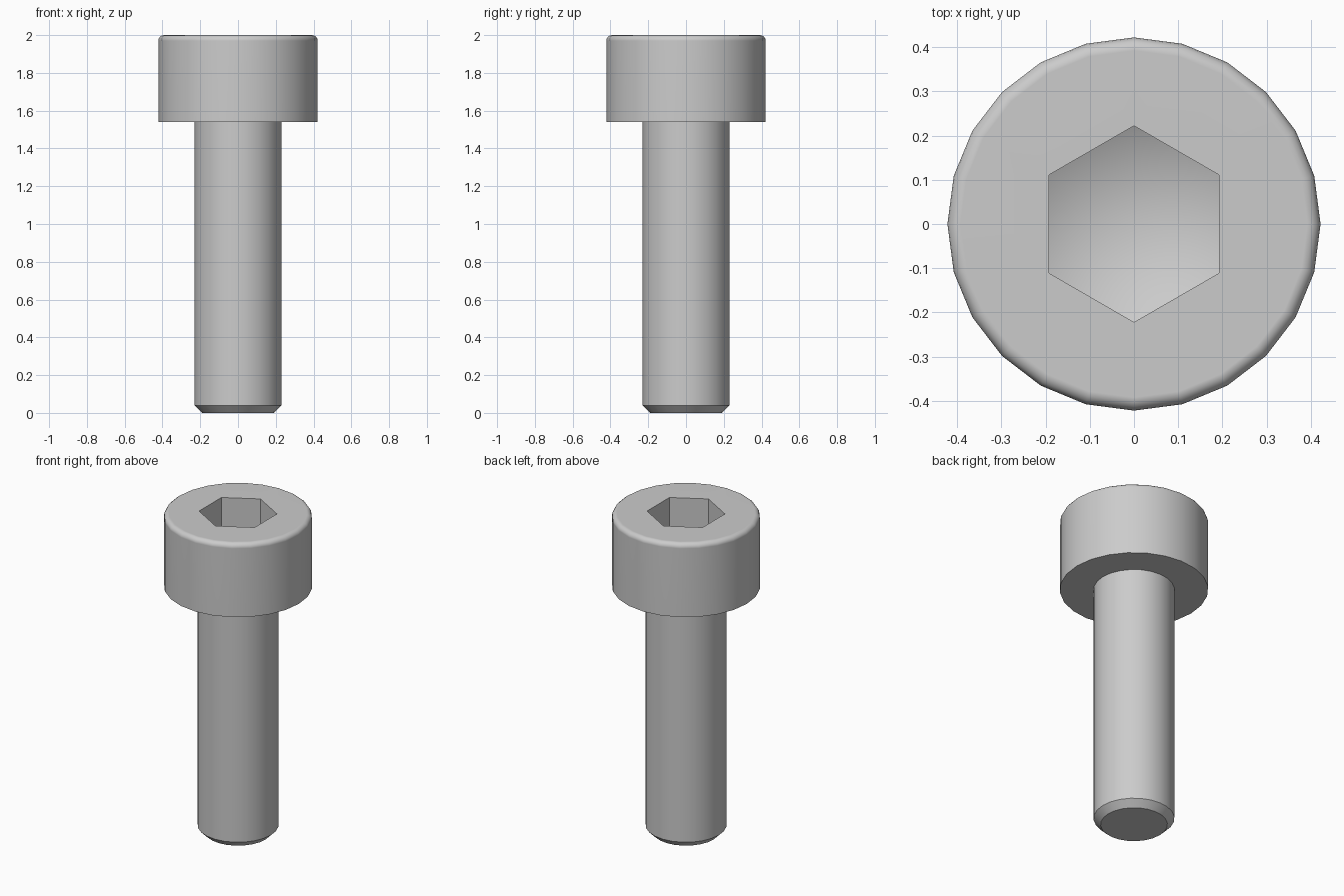
import bpy, bmesh, math

if "Cube" in bpy.data.objects:
    bpy.data.objects.remove(bpy.data.objects["Cube"])

SIDES = 24

steel = bpy.data.materials.new("light_grey_steel")
steel.diffuse_color = (0.6, 0.6, 0.6, 1)
steel.use_nodes = True
steel.node_tree.nodes["Principled BSDF"].inputs["Base Color"].default_value = steel.diffuse_color


def ring(bm, r, z, n=SIDES, start=0.0):
    return [bm.verts.new((r * math.cos(start + 2 * math.pi * i / n),
                          r * math.sin(start + 2 * math.pi * i / n), z)) for i in range(n)]


def skin(bm, a, b):
    n = len(a)
    for i in range(n):
        j = (i + 1) % n
        bm.faces.new((a[i], a[j], b[j], b[i]))


def lathe(bm, profile):
    rings = [ring(bm, r, z) for r, z in profile]
    for a, b in zip(rings, rings[1:]):
        skin(bm, a, b)
    return rings


def finish(bm, name):
    me = bpy.data.meshes.new(name)
    bm.to_mesh(me)
    bm.free()
    ob = bpy.data.objects.new(name, me)
    bpy.context.collection.objects.link(ob)
    me.materials.append(steel)
    bpy.ops.object.select_all(action='DESELECT')
    ob.select_set(True)
    bpy.context.view_layer.objects.active = ob
    bpy.ops.object.shade_smooth_by_angle(angle=math.radians(35))
    # keep large flat faces evenly shaded
    wn = ob.modifiers.new("weighted_normals", 'WEIGHTED_NORMAL')
    wn.keep_sharp = True
    return ob


# Head: underside, cylinder wall and rounded top rim
bm = bmesh.new()
R, F = 0.422, 0.03
profile = [(0.23, 1.54), (R, 1.54)]
for i in range(5):
    t = math.radians(90 * i / 4)
    profile.append((R - F + F * math.cos(t), 2.0 - F + F * math.sin(t)))
rim = lathe(bm, profile)[-1]

# Hexagonal socket with a shallow conical floor
hex_top = ring(bm, 0.222, 2.0, 6, math.radians(30))
hex_low = ring(bm, 0.222, 1.77, 6, math.radians(30))
skin(bm, hex_top, hex_low)
tip = bm.verts.new((0, 0, 1.65))
for k in range(6):
    n = (k + 1) % 6
    arc = [rim[(2 + 4 * k + j) % SIDES] for j in range(5)]
    bm.faces.new(arc + [hex_top[n], hex_top[k]])
    bm.faces.new((hex_low[k], hex_low[n], tip))
finish(bm, "head")

# Shank with chamfered end
bm = bmesh.new()
rings = lathe(bm, [(0.19, 0), (0.23, 0.04), (0.23, 1.54)])
bm.faces.new(rings[0][::-1])
finish(bm, "shank")
